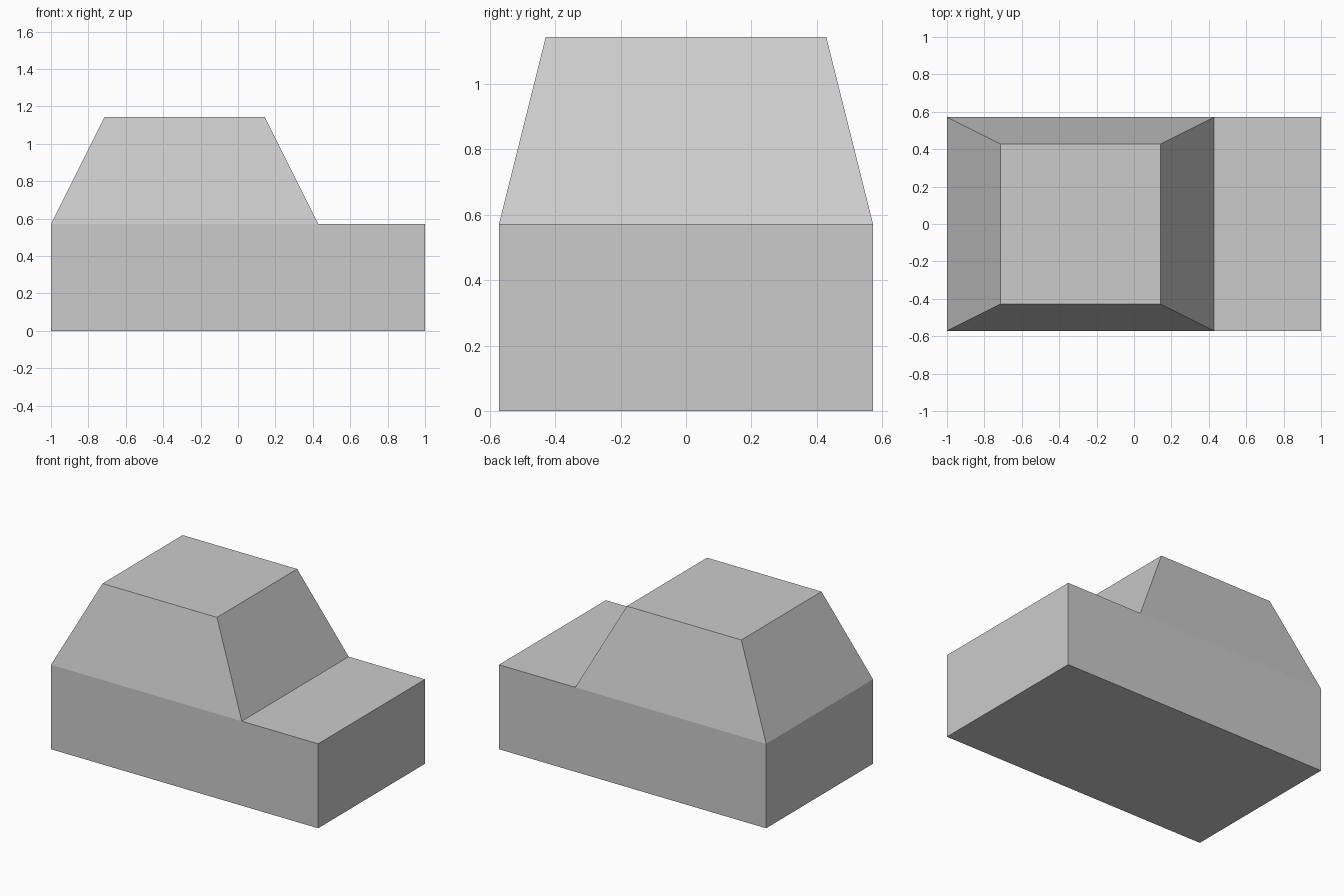
import bpy
import bmesh

cube = bpy.data.objects.get("Cube")
if cube:
    bpy.data.objects.remove(cube, do_unlink=True)

# Single plain grey
grey = bpy.data.materials.new("light_grey")
grey.use_nodes = True
colour = (0.6, 0.6, 0.6, 1)
grey.diffuse_color = colour
grey.node_tree.nodes["Principled BSDF"].inputs["Base Color"].default_value = colour

LENGTH, HALF_WIDTH = 2.0, 4 / 7
DECK, ROOF = 4 / 7, 8 / 7
REAR, CABIN_FRONT = -1.0, 3 / 7        # cabin footprint along x
SLOPE, TAPER = 2 / 7, 1 / 7            # roof inset along x and y


def ring(bm, x0, x1, half_y, z):
    corners = ((x0, -half_y), (x1, -half_y), (x1, half_y), (x0, half_y))
    return [bm.verts.new((x, y, z)) for x, y in corners]


def bridge(bm, low, high):
    return [bm.faces.new((low[i], low[(i + 1) % 4], high[(i + 1) % 4], high[i]))
            for i in range(4)]


# One closed shell: box body, flat hood, tapered cabin
bm = bmesh.new()
base = ring(bm, REAR, REAR + LENGTH, HALF_WIDTH, 0)
deck = ring(bm, REAR, REAR + LENGTH, HALF_WIDTH, DECK)
roof = ring(bm, REAR + SLOPE, CABIN_FRONT - SLOPE, HALF_WIDTH - TAPER, ROOF)
front_foot = bm.verts.new((CABIN_FRONT, -HALF_WIDTH, DECK))
back_foot = bm.verts.new((CABIN_FRONT, HALF_WIDTH, DECK))

# Underside and body sides, with the cabin feet on the long edges
bm.faces.new(base[::-1])
bm.faces.new((base[0], base[1], deck[1], front_foot, deck[0]))
bm.faces.new((base[1], base[2], deck[2], deck[1]))
bm.faces.new((base[2], base[3], deck[3], back_foot, deck[2]))
bm.faces.new((base[3], base[0], deck[0], deck[3]))

# Hood, cabin walls and roof
bm.faces.new((front_foot, deck[1], deck[2], back_foot))
bridge(bm, [deck[0], front_foot, back_foot, deck[3]], roof)
bm.faces.new(roof)
bmesh.ops.recalc_face_normals(bm, faces=bm.faces[:])

mesh = bpy.data.meshes.new("car_body")
bm.to_mesh(mesh)
bm.free()
mesh.materials.append(grey)
bpy.context.collection.objects.link(bpy.data.objects.new("car_body", mesh))
